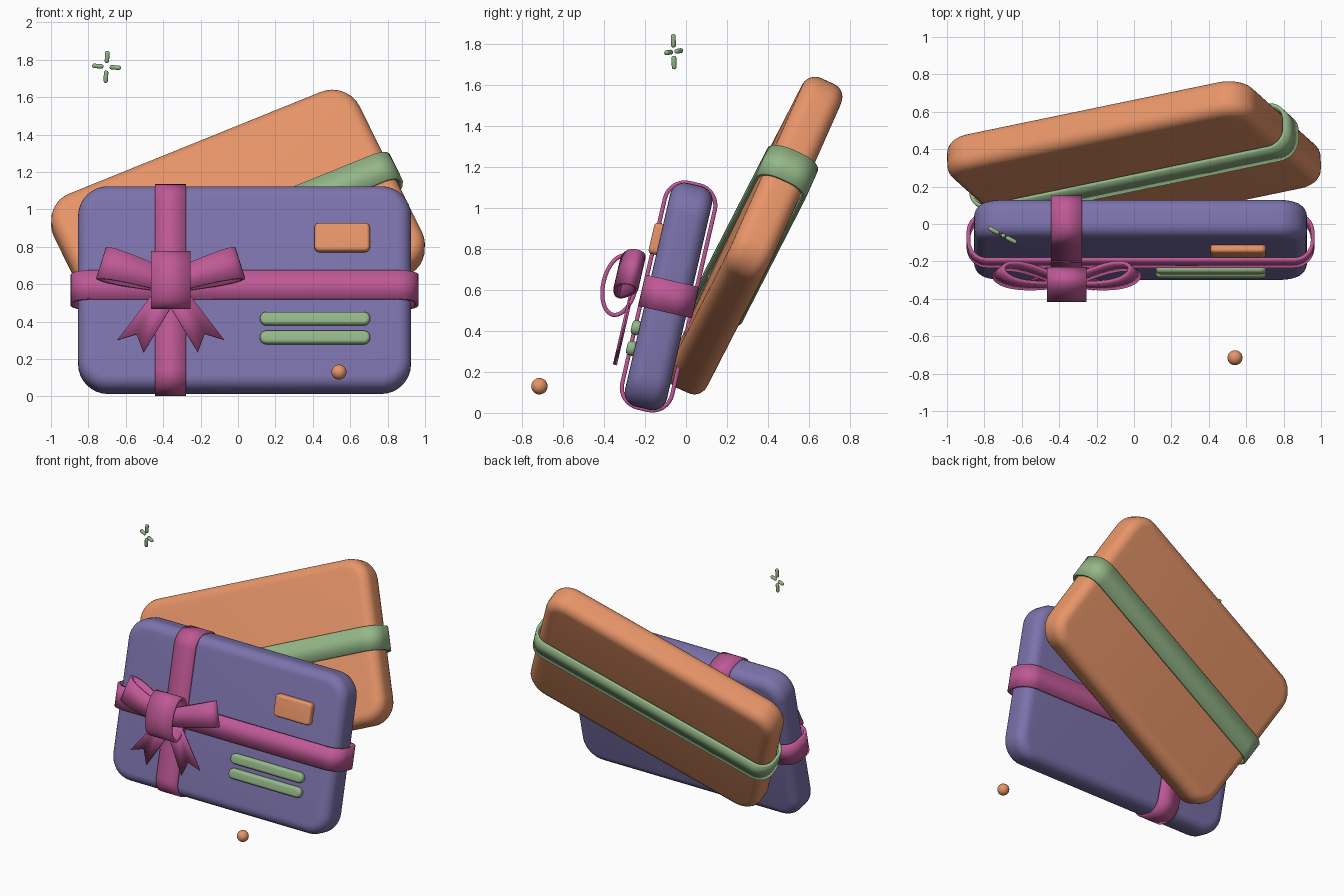
import bpy, bmesh, math
from mathutils import Matrix, Vector, Euler
from math import sin, cos, pi, radians

if "Cube" in bpy.data.objects:
    bpy.data.objects.remove(bpy.data.objects["Cube"])


def material(name, rgb):
    m = bpy.data.materials.new(name)
    m.diffuse_color = (*rgb, 1)
    m.use_nodes = True
    m.node_tree.nodes["Principled BSDF"].inputs["Base Color"].default_value = m.diffuse_color
    return m


BLUE = material("blue", (0.20, 0.17, 0.41))
ORANGE = material("orange", (0.80, 0.30, 0.14))
PINK = material("pink", (0.52, 0.10, 0.31))
GREEN = material("green", (0.30, 0.48, 0.25))


def finish(name, bm, mat, frame, thick=0):
    bmesh.ops.recalc_face_normals(bm, faces=bm.faces)
    me = bpy.data.meshes.new(name)
    bm.to_mesh(me)
    bm.free()
    me.materials.append(mat)
    ob = bpy.data.objects.new(name, me)
    bpy.context.collection.objects.link(ob)
    ob.matrix_world = frame
    if thick:
        s = ob.modifiers.new("thickness", 'SOLIDIFY')
        s.thickness = thick
        s.offset = 0
    bpy.ops.object.select_all(action='DESELECT')
    ob.select_set(True)
    bpy.context.view_layer.objects.active = ob
    bpy.ops.object.shade_smooth_by_angle(angle=radians(35))
    return ob


def round_rect(w, h, r, seg=8):
    pts = []
    for i, (sx, sy) in enumerate([(1, 1), (-1, 1), (-1, -1), (1, -1)]):
        for k in range(seg + 1):
            a = (i + k / seg) * pi / 2
            pts.append((sx * (w / 2 - r) + r * cos(a), sy * (h / 2 - r) + r * sin(a)))
    return pts


def slab(name, size, R, r, mat, frame, at=(0, 0, 0), seg=6):
    """Rounded plate: outline radius R, soft edge radius r."""
    w, h, t = size
    bm = bmesh.new()
    steps = [(r * (1 - sin(k / seg * pi / 2)), -t / 2 + r * (1 - cos(k / seg * pi / 2)))
             for k in range(seg + 1)]
    steps += [(i, -z) for i, z in reversed(steps)]
    rings = [[bm.verts.new(Vector((x, y, z)) + Vector(at))
              for x, y in round_rect(w - 2 * i, h - 2 * i, R - i)] for i, z in steps]
    n = len(rings[0])
    for a, b in zip(rings, rings[1:]):
        for k in range(n):
            bm.faces.new((a[k], a[(k + 1) % n], b[(k + 1) % n], b[k]))
    bm.faces.new(rings[0])
    bm.faces.new(rings[-1])
    return finish(name, bm, mat, frame)


def ribbon(name, pairs, mat, frame, thick=0.02):
    """Closed ribbon loop from pairs of edge points."""
    bm = bmesh.new()
    vs = [[bm.verts.new(p) for p in pair] for pair in pairs]
    for a, b in zip(vs, vs[1:] + vs[:1]):
        bm.faces.new((a[0], b[0], b[1], a[1]))
    return finish(name, bm, mat, frame, thick)


front = Matrix.Translation((0.035, -0.085, 0.568)) @ Matrix.Rotation(radians(77), 4, 'X')
back = (Matrix.Translation((0, 0.335, 0.865))
        @ Euler((radians(-26.5), radians(-21.6), radians(11.7))).to_matrix().to_4x4()
        @ Matrix.Rotation(radians(90), 4, 'X'))

# Cards
slab("front_card", (1.78, 1.12, 0.21), 0.16, 0.07, BLUE, front)
slab("back_card", (1.795, 1.13, 0.21), 0.16, 0.07, ORANGE, back)

# Straps around the cards
bx = -0.395
for name, mat, frame, w in (("front_long_strap", PINK, front, 0.157),
                            ("back_long_strap", GREEN, back, 0.165)):
    ribbon(name, [((x, -w / 2, z), (x, w / 2, z))
                  for x, z in round_rect(1.84, 0.25, 0.1)], mat, frame)
ribbon("front_short_strap", [((bx - 0.083, y, z), (bx + 0.083, y, z))
                             for y, z in round_rect(1.125, 0.25, 0.1)], PINK, front)

# Chip and two detail bars
slab("chip", (0.295, 0.155, 0.06), 0.025, 0.018, ORANGE, front, (0.522, 0.261, 0.116))
for i, v in enumerate((-0.184, -0.287)):
    slab(f"detail_bar_{i + 1}", (0.59, 0.072, 0.05), 0.035, 0.02, GREEN, front,
         (0.377, v, 0.118))

# Bow knot
N = 40
ribbon("bow_knot", [((bx - 0.105, 0.148 * cos(a), 0.245 + 0.08 * sin(a)),
                     (bx + 0.105, 0.148 * cos(a), 0.245 + 0.08 * sin(a)))
                    for a in (2 * pi * k / N for k in range(N))], PINK, front)

# Bow loops and notched tails, mirrored
for side, s in (("left", -1), ("right", 1)):
    pairs = []
    for k in range(N):
        t = 2 * pi * k / N
        f = (1 - cos(t)) / 2
        d = 0.03 + 0.35 * f
        n = 0.235 - 0.035 * f + 0.065 * sin(t) * (0.35 + 0.65 * f)
        half = 0.06 + 0.03 * f
        c = Vector((s * d * cos(0.3), d * sin(0.3) - 0.012, n))
        across = Vector((-s * sin(0.3), cos(0.3), 0)) * half
        c.x += bx
        pairs.append((c - across, c + across))
    ribbon(f"bow_loop_{side}", pairs, PINK, front)

    bm = bmesh.new()
    tail = [(-0.07, -0.02), (0.145, -0.384), (0.182, -0.283), (0.285, -0.315), (0.065, -0.02)]
    bm.faces.new([bm.verts.new((bx + s * x, y, 0.18 + 0.004 * s)) for x, y in tail])
    finish(f"bow_tail_{side}", bm, PINK, front, 0.012)

# Floating ball
bm = bmesh.new()
bmesh.ops.create_uvsphere(bm, u_segments=24, v_segments=14, radius=0.04)
finish("floating_ball", bm, ORANGE, Matrix.Translation((0.54, -0.715, 0.13)))

# Sparkle: four small capsules around a gap
spark = (Matrix.Translation((-0.703, -0.06, 1.762)) @ Matrix.Rotation(radians(-28), 4, 'Z')
         @ Matrix.Rotation(radians(4), 4, 'Y'))
for i in range(4):
    bm = bmesh.new()
    bmesh.ops.create_uvsphere(bm, u_segments=12, v_segments=9, radius=0.012)
    for v in bm.verts:
        v.co.z += 0.053 + math.copysign(0.021, v.co.z)
    finish(f"sparkle_arm_{i + 1}", bm, GREEN, spark @ Matrix.Rotation(i * pi / 2, 4, 'Y'))
